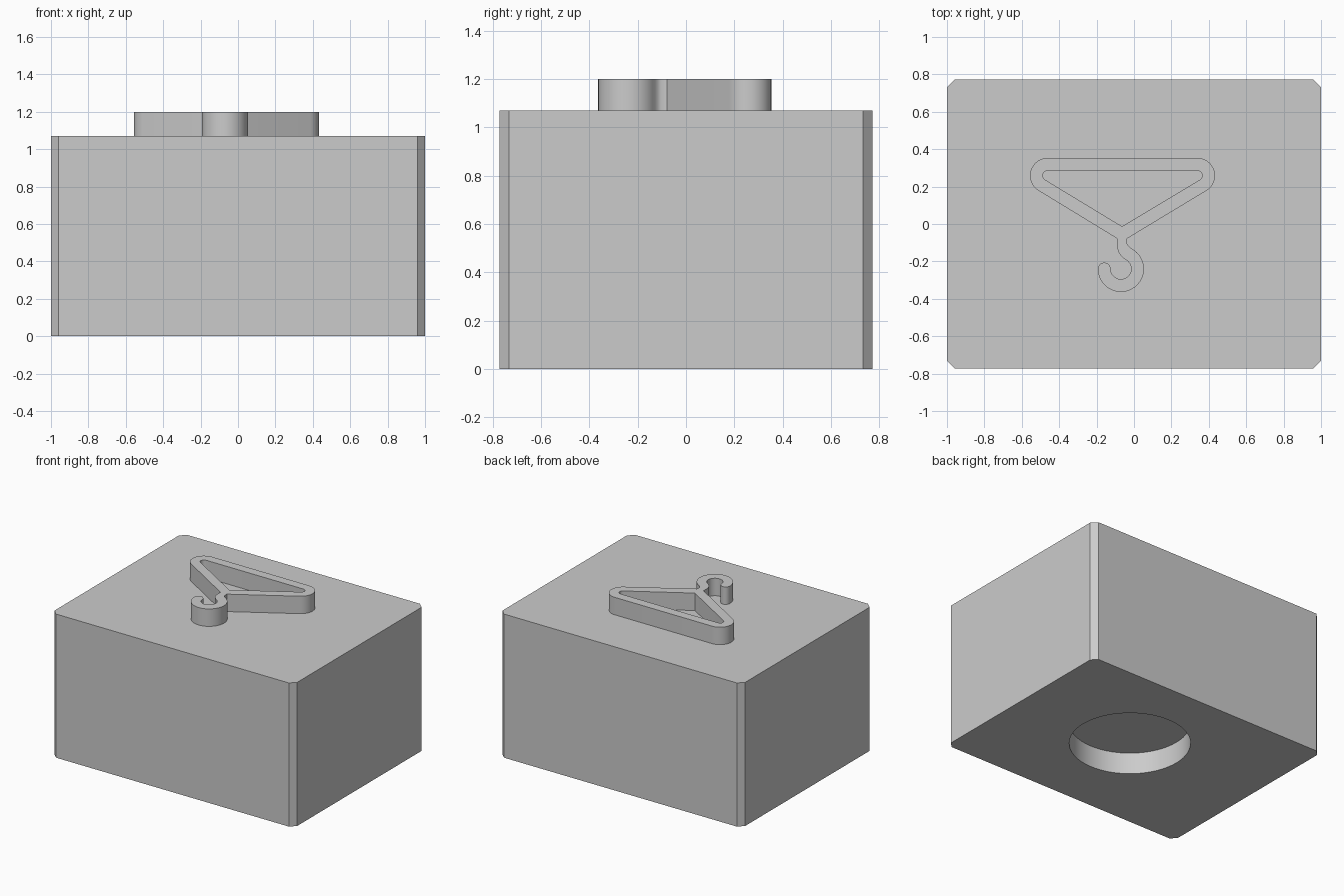
import bpy, bmesh, math
from mathutils import Vector

if "Cube" in bpy.data.objects:
    bpy.data.objects.remove(bpy.data.objects["Cube"])

grey = bpy.data.materials.new("mid grey")
grey.diffuse_color = (0.6, 0.6, 0.6, 1)
grey.use_nodes = True
grey.node_tree.nodes["Principled BSDF"].inputs["Base Color"].default_value = grey.diffuse_color


def arc(cx, cy, r, a0, a1, n):
    """Points on an arc, angles in degrees."""
    angles = [math.radians(a0 + (a1 - a0) * i / n) for i in range(n + 1)]
    return [(cx + r * math.cos(a), cy + r * math.sin(a)) for a in angles]


def prism(name, loops, z0, z1):
    """Fill an outline (with optional holes) and extrude it upwards."""
    bm = bmesh.new()
    edges = []
    for loop in loops:
        vs = [bm.verts.new((x, y, z0)) for x, y in loop]
        edges += [bm.edges.new((v, vs[i - 1])) for i, v in enumerate(vs)]
    if len(loops) == 1:
        bm.faces.new(vs)
    else:
        bmesh.ops.triangle_fill(bm, edges=edges, use_beauty=True)
    res = bmesh.ops.extrude_face_region(bm, geom=bm.faces[:])
    top = [g for g in res["geom"] if isinstance(g, bmesh.types.BMVert)]
    bmesh.ops.translate(bm, verts=top, vec=Vector((0, 0, z1 - z0)))
    bmesh.ops.recalc_face_normals(bm, faces=bm.faces[:])
    mesh = bpy.data.meshes.new(name)
    bm.to_mesh(mesh)
    bm.free()
    mesh.materials.append(grey)
    ob = bpy.data.objects.new(name, mesh)
    bpy.context.collection.objects.link(ob)
    return ob


def smooth(ob):
    bpy.ops.object.select_all(action="DESELECT")
    ob.select_set(True)
    bpy.context.view_layer.objects.active = ob
    bpy.ops.object.shade_smooth_by_angle(angle=math.radians(30))


# Block with chamfered upright corners
X, Y, C, TOP = 1.0, 0.772, 0.04, 1.07
block = prism("block", [[
    (X, C - Y), (X, Y - C), (X - C, Y), (C - X, Y),
    (-X, Y - C), (-X, C - Y), (C - X, -Y), (X - C, -Y)]], 0, TOP)

# Round recess in the underside
cutter = prism("recess_cutter", [arc(0.07, 0.04, 0.41, 0, 354.375, 63)], -0.1, 0.16)
cutter.hide_render = True
cutter.hide_set(True)
cut = block.modifiers.new("recess", "BOOLEAN")
cut.operation, cut.object, cut.solver = "DIFFERENCE", cutter, "EXACT"
bpy.context.view_layer.objects.active = block
block.select_set(True)
bpy.ops.object.modifier_apply(modifier=cut.name)
bpy.data.objects.remove(cutter)
smooth(block)

# Raised clothes hanger: rounded shoulders, neck, hook with a round tip
LX, RX, SY = -0.462, 0.339, 0.259
HX, HY = -0.07, -0.24
outer = (arc(RX, SY, 0.094, -58.6, 90, 14) + arc(LX, SY, 0.094, 90, 238.6, 14)
         + [(-0.09, -0.078), (-0.09, -0.122), (-0.085, -0.146), (-0.073, -0.166), (-0.058, -0.182)]
         + arc(HX, HY, 0.055, 58, -180, 22)
         + arc(-0.159, HY, 0.034, 0, 180, 10)
         + arc(HX, HY, 0.123, 183, 415, 30)
         + [(-0.018, -0.128), (-0.031, -0.116), (-0.037, -0.104), (-0.037, -0.078)])
inner = (arc(RX, SY, 0.026, -58.6, 90, 10) + arc(LX, SY, 0.026, 90, 238.6, 10)
         + [(-0.064, -0.013)])
smooth(prism("hanger", [outer, inner], TOP, 1.2))
